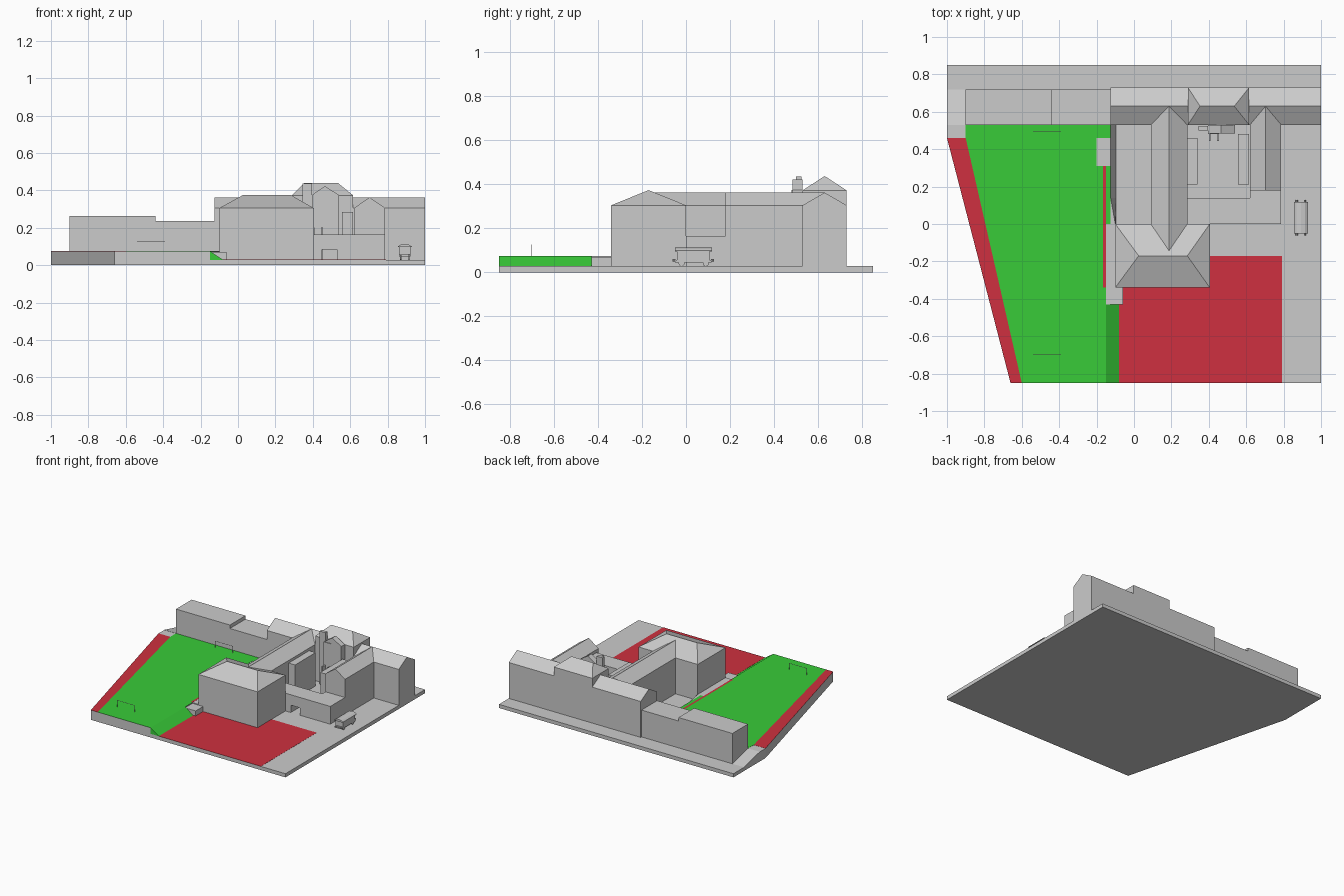
import bpy, bmesh, math

if "Cube" in bpy.data.objects:
    bpy.data.objects.remove(bpy.data.objects["Cube"])

G = 0.028      # ground level
F = 0.075      # raised field level


def material(name, col):
    m = bpy.data.materials.new(name)
    m.diffuse_color = col
    m.use_nodes = True
    m.node_tree.nodes["Principled BSDF"].inputs["Base Color"].default_value = m.diffuse_color
    return m


GREEN = material("grass_green", (0.04, 0.6, 0.04, 1))
RED = material("paving_red", (0.62, 0.03, 0.05, 1))


def mesh(name, verts, faces, mat=None):
    bm = bmesh.new()
    vs = [bm.verts.new(v) for v in verts]
    for f in faces:
        bm.faces.new([vs[i] for i in f])
    bmesh.ops.recalc_face_normals(bm, faces=bm.faces)
    me = bpy.data.meshes.new(name)
    bm.to_mesh(me)
    bm.free()
    ob = bpy.data.objects.new(name, me)
    bpy.context.collection.objects.link(ob)
    if mat:
        me.materials.append(mat)
    return ob


def prism(name, pts, a, b, axis='z', mat=None):
    """Extrude a 2D outline from a to b along z (xy outline) or y (xz outline)."""
    n = len(pts)
    place = (lambda p, h: (p[0], p[1], h)) if axis == 'z' else (lambda p, h: (p[0], h, p[1]))
    verts = [place(p, a) for p in pts] + [place(p, b) for p in pts]
    faces = [list(range(n)), list(range(n, 2 * n))]
    faces += [[i, (i + 1) % n, n + (i + 1) % n, n + i] for i in range(n)]
    return mesh(name, verts, faces, mat)


def box(name, x0, x1, y0, y1, z0, z1, mat=None):
    return prism(name, [(x0, y0), (x1, y0), (x1, y1), (x0, y1)], z0, z1, 'z', mat)


def house(name, x0, x1, y0, y1, eave, ridge, along, in0=0, in1=0):
    """Walls plus ridge roof; insets > 0 give hips, < 0 run into a neighbour roof."""
    xm, ym = (x0 + x1) / 2, (y0 + y1) / 2
    c = [(x0, y0), (x1, y0), (x1, y1), (x0, y1)]
    verts = [(x, y, G) for x, y in c] + [(x, y, eave) for x, y in c]
    faces = [[0, 1, 2, 3]] + [[i, (i + 1) % 4, 4 + (i + 1) % 4, 4 + i] for i in range(4)]
    if along == 'x':
        verts += [(x0 + in0, ym, ridge), (x1 - in1, ym, ridge)]
        faces += [[4, 5, 9, 8], [6, 7, 8, 9], [7, 4, 8], [5, 6, 9]]
    else:
        verts += [(xm, y0 + in0, ridge), (xm, y1 - in1, ridge)]
        faces += [[5, 6, 9, 8], [7, 4, 8, 9], [4, 5, 8], [6, 7, 9]]
    return mesh(name, verts, faces)


def cylinder(name, loc, r, depth, axis, sides=10):
    bm = bmesh.new()
    bmesh.ops.create_cone(bm, cap_ends=True, segments=sides, radius1=r, radius2=r, depth=depth)
    me = bpy.data.meshes.new(name)
    bm.to_mesh(me)
    bm.free()
    ob = bpy.data.objects.new(name, me)
    ob.location = loc
    ob.rotation_euler = {'x': (0, math.pi / 2, 0), 'y': (math.pi / 2, 0, 0)}[axis]
    bpy.context.collection.objects.link(ob)


# Ground slab and raised terrain
prism("base_slab", [(-1, .85), (1, .85), (1, -.85), (-.66, -.85), (-1, .46)], 0, G)
prism("raised_terrain", [(-1, .46), (-.66, -.85), (-.15, -.85), (-.15, -.34), (-.1, -.34),
                         (-.1, 0), (-.125, .14), (-.125, .53), (-1, .53)], G, F - .001)
mesh("back_slope", [(-1, .53, G), (-.9, .53, G), (-1, .53, F), (-.9, .53, F), (-1, .72, G), (-.9, .72, G)],
     [[0, 1, 3, 2], [2, 3, 5, 4], [0, 2, 4], [1, 5, 3], [0, 4, 5, 1]])
mesh("courtyard_bank", [(-.1, 0, F), (-.125, .14, F), (-.125, .53, F),
                        (-.095, 0, G), (-.095, .14, G), (-.095, .53, G)],
     [[0, 1, 4, 3], [1, 2, 5, 4]])
box("landing", -.15, -.06, -.43, -.34, G, .068)

# Coloured surfaces
prism("green_field", [(-.9, .53), (-.9, .46), (-.6, -.85), (-.15, -.85), (-.15, -.34), (-.165, -.34),
                      (-.165, .31), (-.2, .31), (-.2, .46), (-.125, .46), (-.125, .53)],
      F - .001, F, 'z', GREEN)
box("green_verge", -.15, -.125, 0, .31, F - .001, F, GREEN)
box("red_kerb", -.165, -.15, -.34, .31, F - .001, F, RED)
prism("red_path", [(-1, .46), (-.66, -.85), (-.6, -.85), (-.9, .46)], F - .001, F, 'z', RED)
prism("green_bank", [(-.15, G), (-.08, G), (-.15, F)], -.85, -.43, 'y', GREEN)
box("red_yard", -.08, .79, -.85, -.17, G, G + .001, RED)

# Goals on the field
for y in (.495, -.7):
    for x in (-.54, -.39):
        box("goal_post", x - .001, x + .001, y - .001, y + .001, F, .126)
    box("goal_bar", -.541, -.389, y - .001, y + .001, .124, .126)

# Main buildings
house("front_house", -.1, .405, -.34, 0, .305, .374, 'x', .125, .12)
house("long_wing", .09, .285, 0, .53, .305, .363, 'y', -.15, -.1)
house("right_wing", .62, .787, .18, .53, .305, .363, 'y', 0, -.1)
house("back_building", -.125, 1, .53, .73, .305, .363, 'x')
house("tall_centre", .288, .616, .53, .73, .373, .438, 'x', .065, .08)
box("hall_high_part", -.9, -.44, .53, .72, G, .262)
box("hall_low_part", -.44, -.125, .53, .72, G, .235)

# Low gatehouse with passage, and courtyard annexes
prism("gatehouse", [(.285, G), (.45, G), (.45, .085), (.53, .085), (.53, G),
                    (.787, G), (.787, .165), (.285, .165)], 0, .14, 'y')
box("gatehouse_link", .62, .787, .14, .18, G, .165)
box("left_annex", .285, .34, .21, .46, G, .285)
box("right_annex", .555, .616, .21, .48, G, .285)

# Chimney stacks and gabled dormer in front of the centre block
box("chimney_tall", .345, .395, .5, .525, G, .437)
box("chimney_low", .395, .455, .48, .51, G, .375)
prism("dormer", [(.395, G), (.54, G), (.54, .375), (.465, .422), (.395, .375)], .485, .53, 'y')
for x in (.405, .45):
    box("stack_pipe", x - .005, x + .005, .445, .48, G, .2)

# Covered wagon
box("wagon_chassis", .862, .922, -.05, .115, .045, .056)
box("wagon_body", .86, .924, -.04, .107, .056, .1)
prism("wagon_roof", [(.855, .096), (.929, .096), (.929, .1), (.915, .109), (.892, .113), (.869, .109),
                     (.855, .1)], -.05, .118, 'y')
for x in (.87, .914):
    for y in (-.02, .09):
        cylinder("wagon_wheel", (x, y, .042), .014, .006, 'x')
    for y in (-.055, .12):
        cylinder("wagon_buffer", (x, y, .055), .006, .014, 'y', 8)
